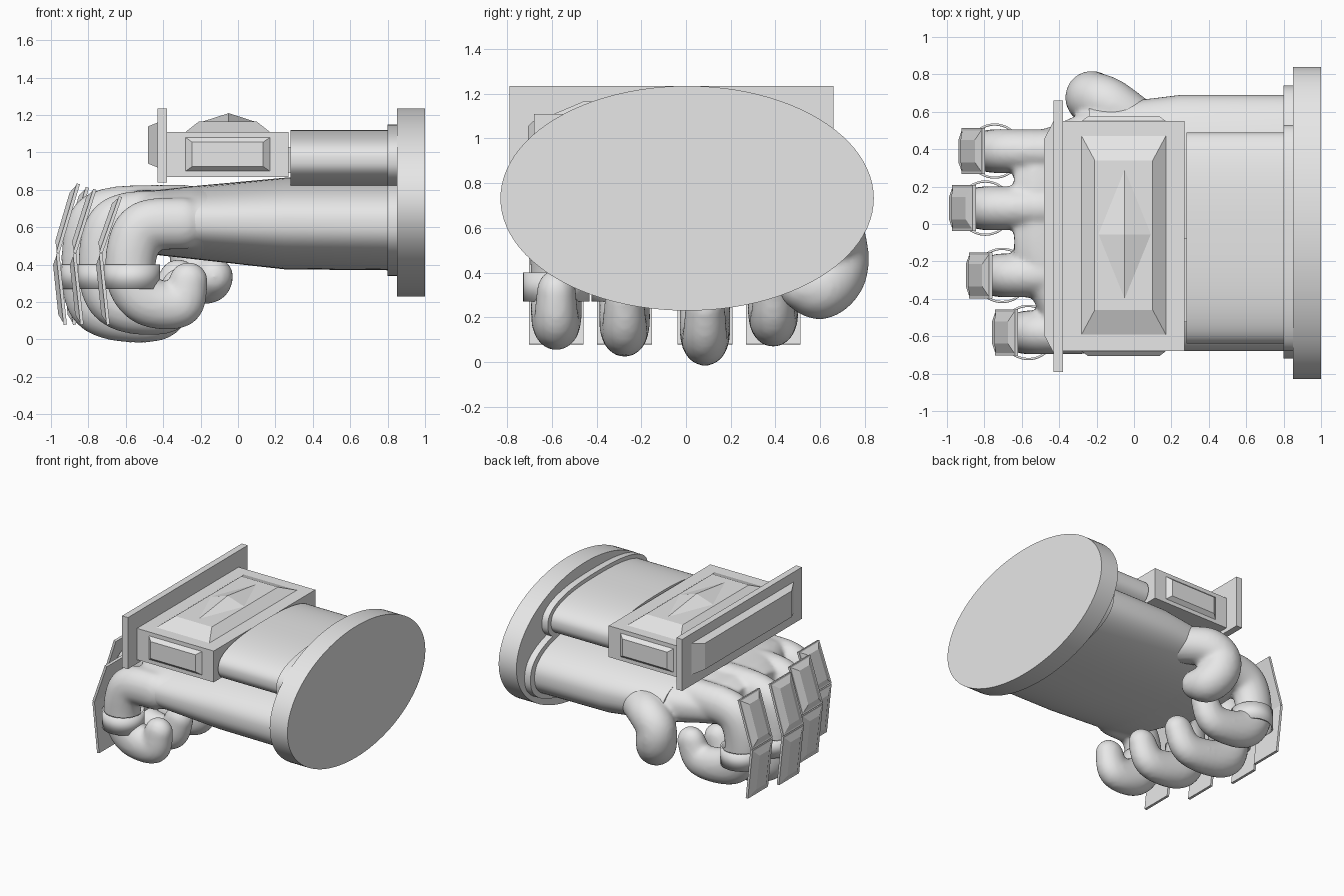
import bpy, bmesh, math
from mathutils import Matrix, Vector

cube = bpy.data.objects.get("Cube")
if cube:
    bpy.data.objects.remove(cube, do_unlink=True)

mat = bpy.data.materials.new("plain_grey")
mat.use_nodes = True
mat.diffuse_color = (0.8, 0.8, 0.8, 1)
mat.node_tree.nodes["Principled BSDF"].inputs["Base Color"].default_value = (0.8, 0.8, 0.8, 1)


def finish(name, bm, smooth=False):
    bmesh.ops.recalc_face_normals(bm, faces=bm.faces)
    me = bpy.data.meshes.new(name)
    bm.to_mesh(me)
    bm.free()
    me.materials.append(mat)
    ob = bpy.data.objects.new(name, me)
    bpy.context.collection.objects.link(ob)
    if smooth:
        bpy.ops.object.select_all(action='DESELECT')
        ob.select_set(True)
        bpy.context.view_layer.objects.active = ob
        bpy.ops.object.shade_smooth_by_angle(angle=math.radians(40))
    return ob


def loft(bm, sections, power=2.0, n=96):
    """Closed skin through oval sections (x, y0, y1, z0, z1)."""
    rings = []
    for x, y0, y1, z0, z1 in sections:
        ring = []
        for i in range(n):
            a = math.tau * i / n
            c, s = math.cos(a), math.sin(a)
            y = math.copysign(abs(c) ** (2 / power), c)
            z = math.copysign(abs(s) ** (2 / power), s)
            ring.append(bm.verts.new((x, (y0 + y1) / 2 + y * (y1 - y0) / 2,
                                      (z0 + z1) / 2 + z * (z1 - z0) / 2)))
        rings.append(ring)
    for a, b in zip(rings, rings[1:]):
        for i in range(n):
            j = (i + 1) % n
            bm.faces.new((a[i], a[j], b[j], b[i]))
    bm.faces.new(rings[0])
    bm.faces.new(rings[-1])


def oval_part(name, sections, power=2.0):
    bm = bmesh.new()
    loft(bm, sections, power)
    return finish(name, bm, True)


def frustum(bm, base, top, h, m, diamond=False):
    """Raised block: base and top are (width, length), standing on local z = 0."""
    corners = ((-1, 0), (0, -1), (1, 0), (0, 1)) if diamond else ((-1, -1), (1, -1), (1, 1), (-1, 1))
    lo = [bm.verts.new(m @ Vector((base[0] / 2 * u, base[1] / 2 * v, 0))) for u, v in corners]
    if top is None:
        apex = bm.verts.new(m @ Vector((0, 0, h)))
        for i in range(4):
            bm.faces.new((lo[i], lo[(i + 1) % 4], apex))
    else:
        hi = [bm.verts.new(m @ Vector((top[0] / 2 * u, top[1] / 2 * v, h))) for u, v in corners]
        for i in range(4):
            j = (i + 1) % 4
            bm.faces.new((lo[i], lo[j], hi[j], hi[i]))
        bm.faces.new(hi)
    bm.faces.new(lo)


def frame(origin, xdir, ydir):
    x, y = Vector(xdir).normalized(), Vector(ydir).normalized()
    z = x.cross(y)
    return Matrix.Translation(origin) @ Matrix((x, y, z)).transposed().to_4x4()


def block(name, base, top, h, m, diamond=False):
    bm = bmesh.new()
    frustum(bm, base, top, h, m, diamond)
    return finish(name, bm)


def bead_path(bm, pts, squash=1.0, steps=7):
    """Overlapping spheres along a smooth path of (x, y, z, radius)."""
    p = [Vector(q) for q in pts]
    p = [p[0]] + p + [p[-1]]
    for k in range(1, len(p) - 2):
        a, b, c, d = p[k - 1:k + 3]
        for s in range(steps + (k == len(p) - 3)):
            t = s / steps
            q = 0.5 * (2 * b + (c - a) * t + (2 * a - 5 * b + 4 * c - d) * t * t
                       + (3 * b - a - 3 * c + d) * t ** 3)
            m = Matrix.Translation(q.xyz) @ Matrix.Diagonal((1, squash, 1, 1))
            bmesh.ops.create_icosphere(bm, subdivisions=3, radius=q.w, matrix=m)


# Forearm, upper housing, collar and end disc
oval_part("forearm", [(-0.24, -0.68, 0.63, 0.43, 0.82), (0.25, -0.68, 0.69, 0.375, 0.865),
                      (0.82, -0.68, 0.69, 0.37, 0.865)], 2.4)
oval_part("upper_housing", [(0.28, -0.64, 0.49, 0.8, 1.12), (0.82, -0.64, 0.49, 0.8, 1.12)], 2.5)
oval_part("forearm_collar", [(0.8, -0.72, 0.74, 0.34, 0.9), (0.86, -0.72, 0.74, 0.34, 0.9)], 2.4)
oval_part("housing_collar", [(0.8, -0.68, 0.53, 0.77, 1.15), (0.86, -0.68, 0.53, 0.77, 1.15)], 2.5)
oval_part("end_disc", [(0.85, -0.83, 0.84, 0.23, 1.235), (1.0, -0.83, 0.84, 0.23, 1.235)])

# Box on the back of the hand with raised panels
X, Y, Z = (1, 0, 0), (0, 1, 0), (0, 0, 1)
block("box_body", (0.65, 1.23), (0.65, 1.23), 0.24, frame((-0.055, -0.065, 0.87), X, Y))
block("box_connector", (0.1, 0.45), (0.1, 0.45), 0.14, frame((0.27, -0.3, 0.89), X, Y))
block("box_top_panel", (0.45, 1.06), (0.31, 0.8), 0.055, frame((-0.055, -0.06, 1.11), X, Y))
block("box_top_gem", (0.28, 0.69), None, 0.045, frame((-0.05, -0.055, 1.165), X, Y), True)
block("box_front_panel", (0.45, 0.18), (0.38, 0.13), 0.027, frame((-0.055, -0.68, 0.99), X, Z))
block("box_rear_panel", (0.45, 0.18), (0.38, 0.13), 0.027, frame((-0.055, 0.55, 0.99), (-1, 0, 0), Z))
left = (0, -1, 0)
block("shield_plate", (1.45, 0.395), (1.45, 0.395), 0.05, frame((-0.38, -0.065, 1.037), left, Z))
block("shield_panel", (1.24, 0.24), (1.05, 0.2), 0.05, frame((-0.43, -0.07, 1.04), left, Z))

# Hand: palm, four curled fingers and thumb fused into one smooth skin
hand = bmesh.new()
loft(hand, [(0.0, -0.66, 0.62, 0.43, 0.82), (-0.24, -0.675, 0.61, 0.43, 0.82),
            (-0.42, -0.67, 0.53, 0.45, 0.8), (-0.54, -0.4, 0.49, 0.47, 0.8),
            (-0.64, -0.28, 0.44, 0.5, 0.76)], 2.6, 64)

# Path of the shortest finger: x, z, radius, share of the finger's reach
curl = [(-0.3, 0.62, 0.14, 0.0), (-0.49, 0.605, 0.14, 0.8), (-0.56, 0.5, 0.14, 1.0),
        (-0.57, 0.32, 0.135, 1.0), (-0.48, 0.205, 0.135, 0.9), (-0.31, 0.185, 0.12, 0.5),
        (-0.265, 0.31, 0.105, 0.3)]
# Each finger: y, reach, knuckle lift, tip drop
fingers = {"little": (-0.58, 0.0, 0.0, 0.0), "ring": (-0.275, 0.14, 0.04, 0.03),
           "middle": (0.085, 0.23, 0.07, 0.07), "index": (0.39, 0.18, 0.05, -0.015)}

for name, (y, reach, lift, drop) in fingers.items():
    bead_path(hand, [(x - reach * w, y, z + (lift if z > 0.45 else -drop), r)
                     for x, z, r, w in curl], 0.85)

    # Band around the finger
    bm = bmesh.new()
    ends = Matrix.Translation((-0.565 - reach, y, 0.335)) @ Matrix.Diagonal((0.148, 0.148, 1, 1))
    bmesh.ops.create_cone(bm, cap_ends=False, segments=48, radius1=1, radius2=1, depth=0.13, matrix=ends)
    band = finish(name + "_band", bm, True)
    thick = band.modifiers.new("thickness", 'SOLIDIFY')
    thick.thickness = 0.012

    # Two armour plates, each with a raised facet
    knee = Vector((-0.725 - reach, y, 0.46))
    for part, far in (("upper", Vector((-0.62 - reach * 0.98, y, 0.76 + lift))),
                      ("lower", Vector((-0.685 - reach, y, 0.08)))):
        up = far - knee if part == "upper" else knee - far
        length = up.length
        m = frame((knee + far) / 2, left, up)
        bm = bmesh.new()
        frustum(bm, (0.245, length), (0.245, length), 0.018, m)
        m = m @ Matrix.Translation((0, 0, 0.018))
        frustum(bm, (0.22, length * 0.94), (0.12, length * 0.7), 0.022, m)
        finish(name + "_" + part + "_plate", bm)

bead_path(hand, [(0.02, 0.54, 0.59, 0.13), (-0.13, 0.64, 0.58, 0.14), (-0.22, 0.675, 0.51, 0.14),
                 (-0.215, 0.665, 0.4, 0.145), (-0.17, 0.6, 0.325, 0.135), (-0.13, 0.52, 0.335, 0.105)])
skin = finish("hand", hand, True)
fuse = skin.modifiers.new("fuse", 'REMESH')
fuse.mode = 'VOXEL'
fuse.voxel_size = 0.016
fuse.use_smooth_shade = True
relax = skin.modifiers.new("relax", 'SMOOTH')
relax.factor = 0.5
relax.iterations = 8
